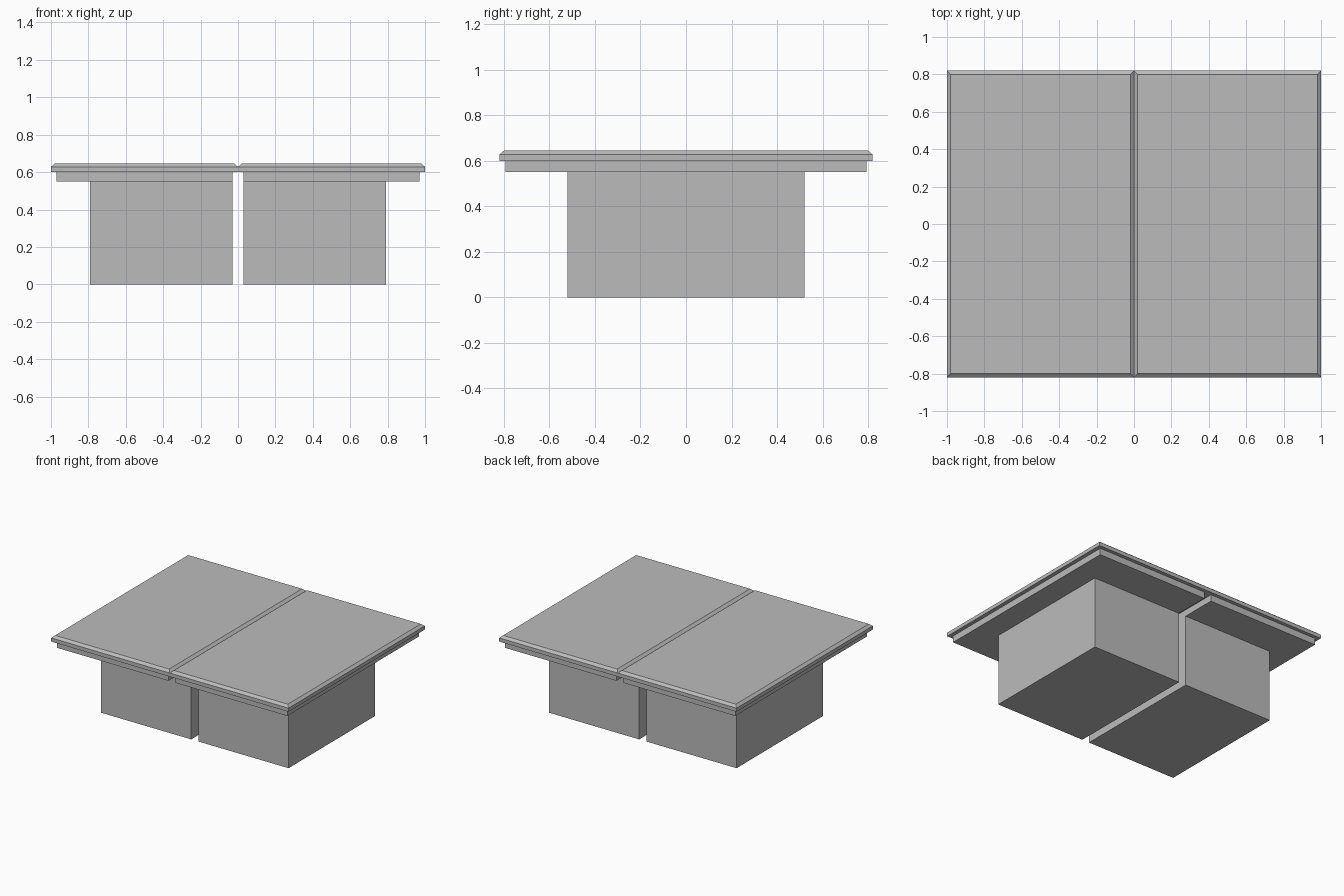
import bpy
import bmesh

cube = bpy.data.objects.get("Cube")
if cube:
    bpy.data.objects.remove(cube, do_unlink=True)

grey = bpy.data.materials.new("plain_grey")
grey.use_nodes = True
colour = (0.5, 0.5, 0.5, 1)
grey.diffuse_color = colour
grey.node_tree.nodes["Principled BSDF"].inputs["Base Color"].default_value = colour


def block(name, x0, x1, depth, z0, z1, chamfer_z=None, inset=0.02):
    """Box centred on y = 0; chamfer_z starts a sloped border up to z1."""
    levels = [(z0, 0), (z1, 0)]
    if chamfer_z is not None:
        levels = [(z0, 0), (chamfer_z, 0), (z1, inset)]
    bm = bmesh.new()
    rings = []
    for z, i in levels:
        y = depth / 2 - i
        corners = [(x0 + i, -y), (x1 - i, -y), (x1 - i, y), (x0 + i, y)]
        rings.append([bm.verts.new((cx, cy, z)) for cx, cy in corners])
    bm.faces.new(rings[0][::-1])
    bm.faces.new(rings[-1])
    for low, high in zip(rings, rings[1:]):
        for k in range(4):
            n = (k + 1) % 4
            bm.faces.new((low[k], low[n], high[n], high[k]))
    bmesh.ops.recalc_face_normals(bm, faces=bm.faces)
    mesh = bpy.data.meshes.new(name)
    bm.to_mesh(mesh)
    bm.free()
    mesh.materials.append(grey)
    obj = bpy.data.objects.new(name, mesh)
    bpy.context.scene.collection.objects.link(obj)
    return obj


# Two matching table halves, side by side
for side, s in (("left", 1), ("right", -1)):
    def span(a, b):
        return sorted((s * a, s * b))

    # Solid pedestal
    block(side + "_pedestal", *span(0.03, 0.79), 1.04, 0, 0.55)
    # Support board under the top
    block(side + "_under_board", *span(0.03, 0.97), 1.585, 0.55, 0.60)
    # Table top with a chamfered upper edge
    block(side + "_table_top", *span(0, 1), 1.64, 0.60, 0.645, chamfer_z=0.628)
